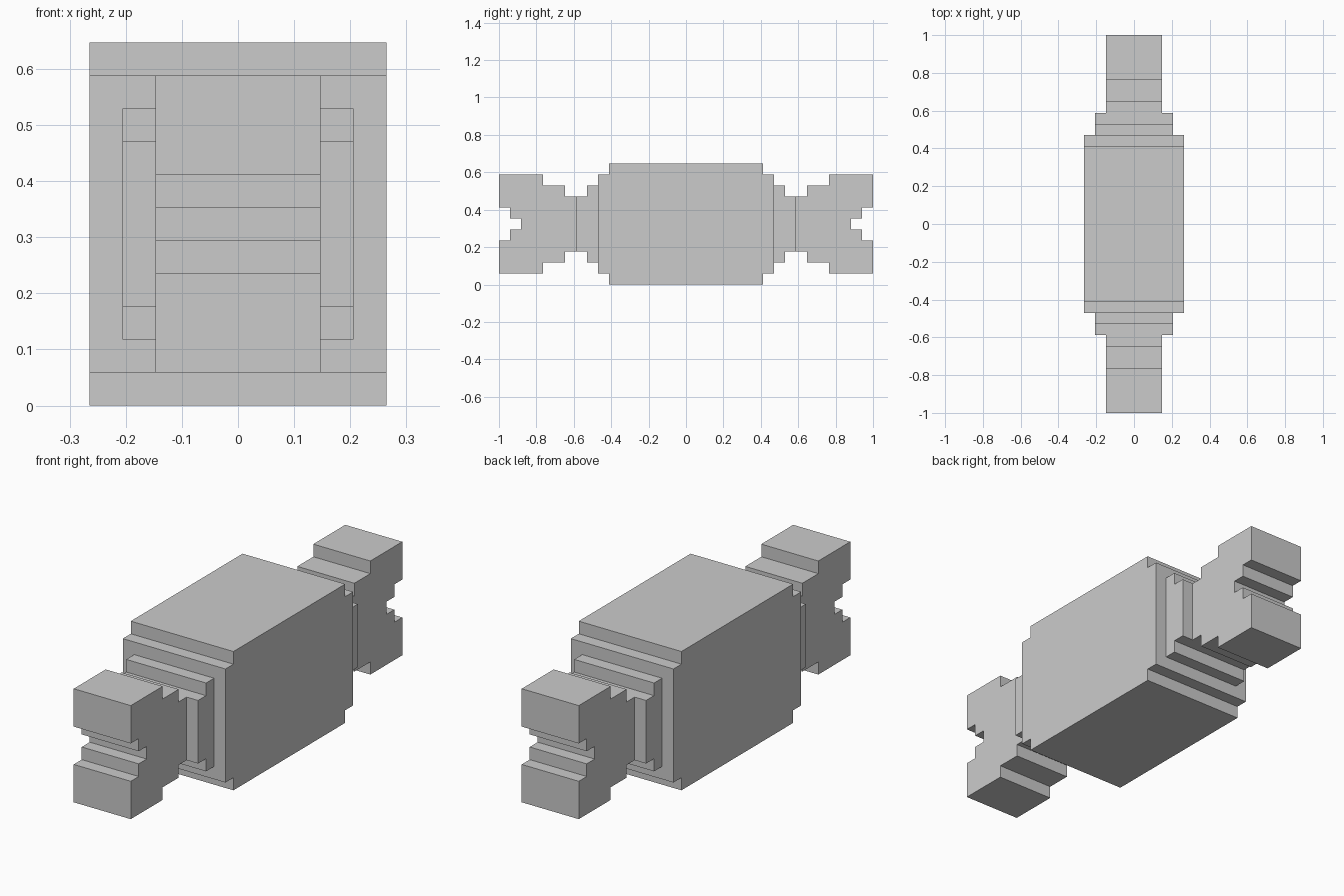
import bpy, bmesh

if "Cube" in bpy.data.objects:
    bpy.data.objects.remove(bpy.data.objects["Cube"])

U = 2 / 34      # one block step
MID = 5.5       # mid height in steps


def extrude_profile(name, upper, half_width, side=1):
    """Extrude a (y, height above middle) profile, mirrored top to bottom, along x."""
    outline = upper + [(y, -h) for y, h in reversed(upper)]
    bm = bmesh.new()
    verts = [bm.verts.new((-half_width * U, side * y * U, (MID + h) * U)) for y, h in outline]
    face = bm.faces.new(verts)
    ext = bmesh.ops.extrude_face_region(bm, geom=[face])
    new = [g for g in ext["geom"] if isinstance(g, bmesh.types.BMVert)]
    bmesh.ops.translate(bm, verts=new, vec=(2 * half_width * U, 0, 0))
    bmesh.ops.recalc_face_normals(bm, faces=bm.faces)
    mesh = bpy.data.meshes.new(name)
    bm.to_mesh(mesh)
    bm.free()
    obj = bpy.data.objects.new(name, mesh)
    bpy.context.collection.objects.link(obj)
    return obj


# Central body with stepped ends
extrude_profile("body", [(-8, 4.5), (-7, 4.5), (-7, 5.5), (7, 5.5), (7, 4.5), (8, 4.5)], 4.5)

for label, side in (("front", -1), ("back", 1)):
    # Stepped collar between body and wrapper end
    extrude_profile(label + "_collar", [(8, 3.5), (9, 3.5), (9, 2.5), (10, 2.5)], 3.5, side)
    # Flared wrapper end with a stepped notch
    extrude_profile(label + "_wrapper_end",
                    [(10, 2.5), (11, 2.5), (11, 3.5), (13, 3.5), (13, 4.5), (17, 4.5),
                     (17, 1.5), (16, 1.5), (16, 0.5), (15, 0.5)], 2.5, side)
